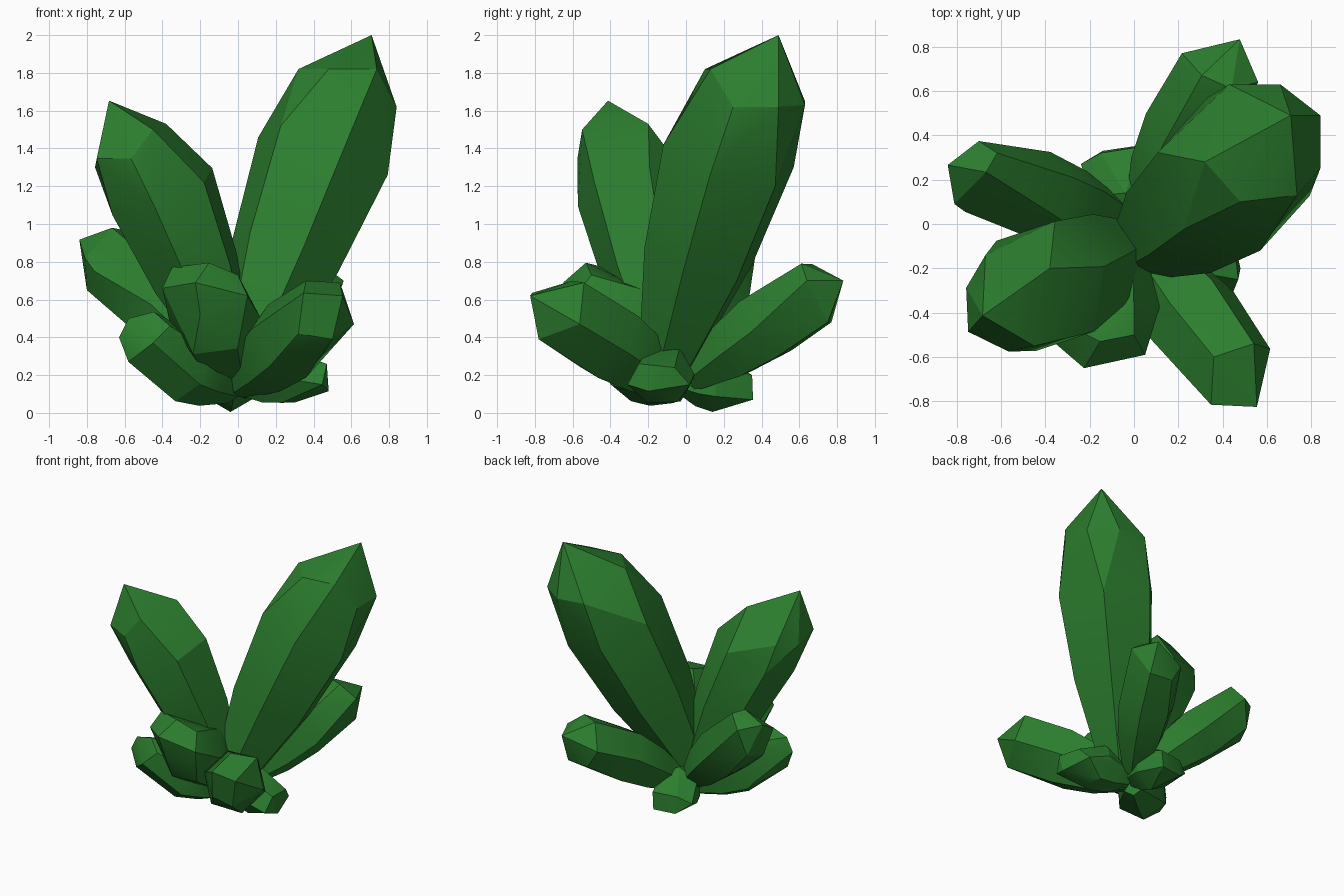
import bpy, bmesh, math
from mathutils import Vector

green = bpy.data.materials.new("crystal green")
green.diffuse_color = (0.025, 0.21, 0.028, 1)


def crystal(name, root, belly, radius, corner, facets, low=0.82):
    """Six-sided crystal: narrow root, swollen belly ring, cut end.
    corner: rough direction from the axis to one shaft edge.
    facets: corner points of the faceted end."""
    root, belly = Vector(root), Vector(belly)
    axis = (belly - root).normalized()
    u = Vector(corner)
    u = (u - axis * u.dot(axis)).normalized()
    v = axis.cross(u)
    bm = bmesh.new()
    for t, s in ((0, 0.38), (0.53, low), (1, 1)):
        c = root.lerp(belly, t)
        for i in range(6):
            a = math.tau * i / 6
            bm.verts.new(c + radius * s * (u * math.cos(a) + v * math.sin(a)))
    for p in facets:
        bm.verts.new(p)
    hull = bmesh.ops.convex_hull(bm, input=bm.verts[:])
    loose = [g for g in hull["geom_interior"] if isinstance(g, bmesh.types.BMVert)]
    bmesh.ops.delete(bm, geom=loose, context='VERTS')
    bmesh.ops.recalc_face_normals(bm, faces=bm.faces)
    me = bpy.data.meshes.new(name)
    bm.to_mesh(me)
    bm.free()
    me.materials.append(green)
    me.shade_smooth()
    me.set_sharp_from_angle(angle=math.radians(24))
    bpy.context.collection.objects.link(bpy.data.objects.new(name, me))


# Two tall crystals
crystal("tall_crystal", (0.02, -0.12, 0.22), (0.45, 0.225, 1.36), 0.37, (-0.31, 0.125, 0.19),
        [(0.32, 0.28, 1.82), (0.48, 0.10, 1.82), (0.735, 0.13, 1.82), (0.84, 0.25, 1.62),
         (0.84, 0.49, 1.62), (0.66, 0.63, 1.63), (0.43, 0.63, 1.65), (0.707, 0.49, 2.0)])
crystal("second_crystal", (-0.02, -0.1, 0.25), (-0.40, -0.28, 1.17), 0.305, (0.247, 0.08, 0.165),
        [(-0.757, -0.288, 1.3), (-0.748, -0.486, 1.346), (-0.566, -0.575, 1.346),
         (-0.45, -0.55, 1.5), (-0.38, -0.2, 1.53), (-0.67, -0.14, 1.33), (-0.683, -0.413, 1.653)])

# Medium crystals fanning outwards
crystal("left_crystal", (-0.05, 0.02, 0.2), (-0.42, 0.13, 0.56), 0.2, (0.1, 0.1, 0.17),
        [(-0.84, 0.266, 0.917), (-0.70, 0.374, 0.88), (-0.617, 0.32, 0.97), (-0.667, 0.234, 0.98),
         (-0.81, 0.09, 0.82), (-0.76, 0.054, 0.75), (-0.80, 0.2, 0.65), (-0.75, 0.33, 0.68)])
crystal("front_right_crystal", (0.0, -0.06, 0.15), (0.26, -0.41, 0.38), 0.225, (-0.1, 0.06, 0.18),
        [(0.36, -0.6, 0.70), (0.54, -0.54, 0.69), (0.347, -0.815, 0.635), (0.554, -0.825, 0.62),
         (0.614, -0.563, 0.47), (0.5, -0.78, 0.39), (0.32, -0.77, 0.42)])
crystal("back_crystal", (0.03, 0.03, 0.18), (0.24, 0.42, 0.46), 0.205, (-0.07, -0.01, 0.17),
        [(0.477, 0.833, 0.70), (0.306, 0.67, 0.787), (0.44, 0.61, 0.79), (0.56, 0.64, 0.70),
         (0.216, 0.77, 0.62), (0.3, 0.77, 0.48), (0.48, 0.75, 0.48)])
crystal("front_crystal", (-0.04, -0.03, 0.2), (-0.12, -0.34, 0.48), 0.24, (1, 0, 0),
        [(-0.40, -0.5, 0.66), (-0.35, -0.43, 0.77), (-0.153, -0.53, 0.795), (0, -0.5, 0.73),
         (0.05, -0.59, 0.62), (-0.225, -0.65, 0.69), (-0.2, -0.6, 0.52), (0, -0.57, 0.52)])

# Small crystals around the foot
crystal("low_left_crystal", (-0.03, -0.05, 0.12), (-0.28, -0.25, 0.24), 0.19, (0, 0, 1),
        [(-0.63, -0.40, 0.4), (-0.58, -0.40, 0.5), (-0.445, -0.42, 0.535), (-0.36, -0.47, 0.46),
         (-0.58, -0.41, 0.27), (-0.45, -0.52, 0.37), (-0.45, -0.28, 0.48)])
crystal("low_right_crystal", (0.0, -0.06, 0.15), (0.22, -0.12, 0.2), 0.17, (0, 0.1, 0.18),
        [(0.48, -0.2, 0.115), (0.47, -0.25, 0.26), (0.45, -0.06, 0.24), (0.42, 0.02, 0.15),
         (0.30, -0.12, 0.055), (0.446, -0.31, 0.15)])
crystal("low_back_crystal", (-0.02, -0.05, 0.17), (-0.04, 0.14, 0.17), 0.165, (0, 0, 1),
        [(-0.15, 0.32, 0.2), (0.04, 0.35, 0.2), (-0.24, 0.27, 0.15), (0.03, 0.355, 0.07), (-0.14, 0.33, 0.07)])
